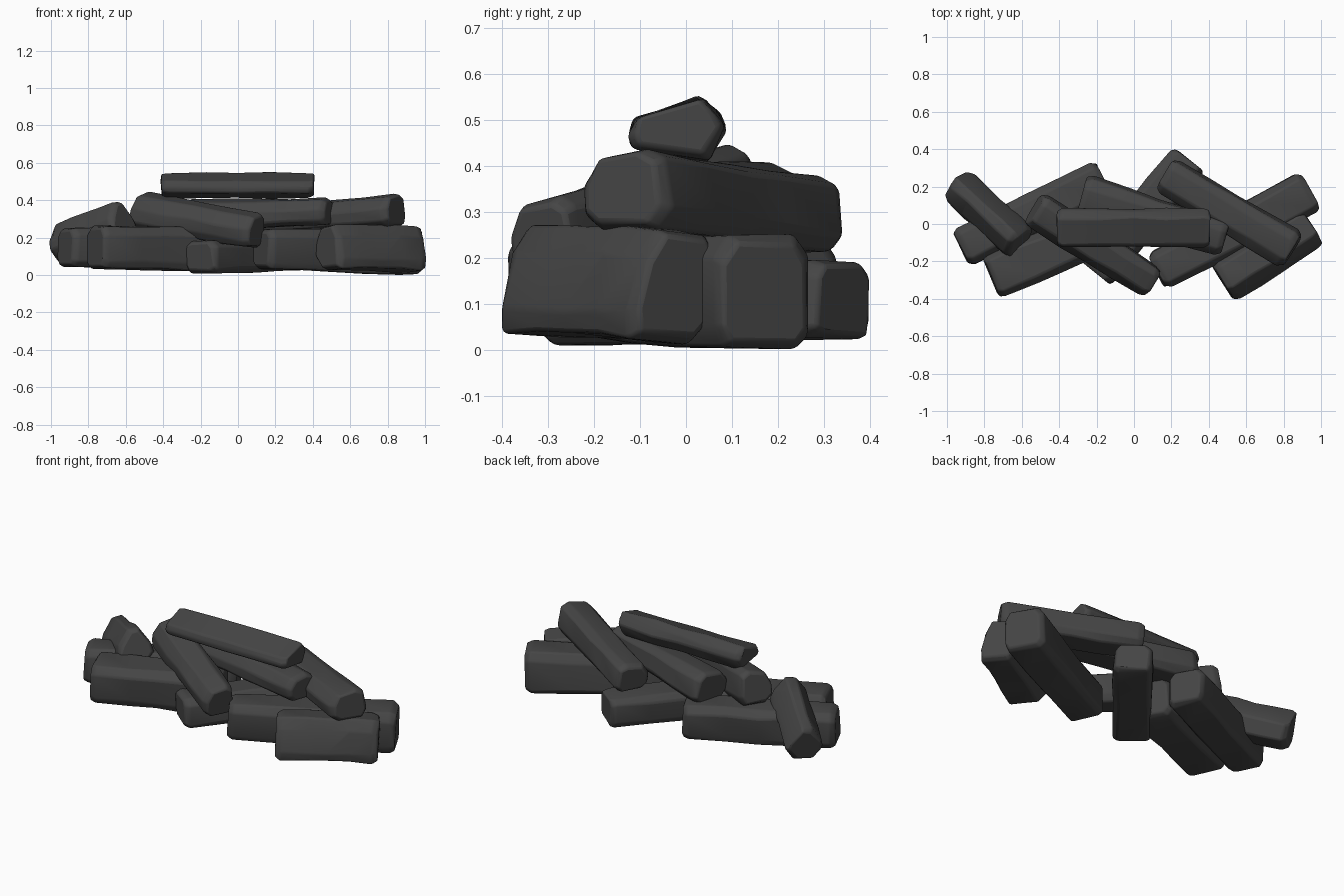
import bpy, bmesh, math, random
from mathutils import Vector

if "Cube" in bpy.data.objects:
    bpy.data.objects.remove(bpy.data.objects["Cube"])

random.seed(7)

charcoal = bpy.data.materials.new("charcoal_grey")
charcoal.diffuse_color = (0.06, 0.06, 0.06, 1)
charcoal.use_nodes = True
charcoal.node_tree.nodes["Principled BSDF"].inputs["Base Color"].default_value = charcoal.diffuse_color

# Unit cross-sections (across, up), counter-clockwise
BLOCK = [(-0.8, -1), (0.75, -1), (1, -0.75), (0.95, 0.6), (0.65, 1), (-0.7, 0.95), (-1, 0.6), (-0.95, -0.65)]
SLOPED = [(-0.6, -0.95), (0.75, -1), (1, -0.5), (0.85, 0.75), (0.4, 1), (-0.6, 0.8), (-1, 0.1), (-0.95, -0.6)]
WEDGE = [(-0.9, -0.6), (0.65, -1), (1, 0.0), (0.85, 0.5), (0.5, 1), (-0.85, 0.3), (-1, -0.2)]
HOUSE = [(-0.95, -0.9), (0.35, -1), (0.95, -0.4), (1, 0.2), (0.65, 0.9), (-0.4, 1), (-0.75, 0.5), (-1, -0.5)]
TENT = [(-0.5, -0.9), (0.5, -0.9), (1, -0.25), (0.85, 0.2), (0.2, 1), (-0.3, 0.95), (-0.9, 0.15), (-1, -0.3)]


def chunk(name, p0, p1, width, height, profile, mirror=False, taper=(1, 1)):
    """Irregular long block lofted between the two end centres."""
    p0, p1 = Vector(p0), Vector(p1)
    axis = (p1 - p0).normalized()
    across = Vector((0, 0, 1)).cross(axis).normalized()
    up = axis.cross(across)
    length = (p1 - p0).length
    prof = [(-u, v) for u, v in reversed(profile)] if mirror else profile
    # distance along, size
    stations = [(0, 0.86), (0.03, 1), (length * 0.3, 1.0), (length * 0.5, 0.99),
                (length * 0.72, 1.0), (length - 0.03, 1), (length, 0.86)]
    bm = bmesh.new()
    rings = []
    for d, size in stations:
        t = d / length
        k = size * (taper[0] * (1 - t) + taper[1] * t)
        ring = []
        for u, v in prof:
            j = Vector([random.uniform(-0.006, 0.006) for _ in range(3)])
            ring.append(bm.verts.new(p0 + axis * d + across * (u * k * width / 2)
                                     + up * (v * k * height / 2) + j))
        rings.append(ring)
    n = len(prof)
    for a, b in zip(rings, rings[1:]):
        for i in range(n):
            bm.faces.new((a[i], a[(i + 1) % n], b[(i + 1) % n], b[i]))
    bm.faces.new(rings[0][::-1])
    bm.faces.new(rings[-1])
    bmesh.ops.recalc_face_normals(bm, faces=bm.faces)
    for v in bm.verts:
        v.co.z = max(v.co.z, 0)
    mesh = bpy.data.meshes.new(name)
    bm.to_mesh(mesh)
    bm.free()
    mesh.materials.append(charcoal)
    ob = bpy.data.objects.new(name, mesh)
    bpy.context.collection.objects.link(ob)
    bev = ob.modifiers.new("worn_edges", 'BEVEL')
    bev.width, bev.segments = 0.009, 2
    bev.limit_method, bev.angle_limit = 'ANGLE', math.radians(22)
    bpy.ops.object.select_all(action='DESELECT')
    ob.select_set(True)
    bpy.context.view_layer.objects.active = ob
    bpy.ops.object.shade_smooth_by_angle(angle=math.radians(40))


# Bottom layer
chunk("base_front_right", (0.475, -0.31, 0.15), (0.95, -0.01, 0.14), 0.25, 0.25, HOUSE)
chunk("base_back_right", (0.12, -0.255, 0.14), (0.945, 0.175, 0.125), 0.24, 0.245, BLOCK, taper=(0.88, 1.02))
chunk("base_middle", (-0.205, -0.26, 0.10), (0.295, 0.345, 0.11), 0.22, 0.175, BLOCK, mirror=True)
chunk("base_front_left", (-0.765, -0.285, 0.15), (-0.1, 0.01, 0.14), 0.255, 0.235, BLOCK)
chunk("base_back_left", (-0.925, -0.13, 0.15), (-0.16, 0.24, 0.14), 0.215, 0.21, BLOCK, mirror=True)
chunk("end_left_leaning", (-0.95, 0.215, 0.16), (-0.61, -0.1, 0.29), 0.21, 0.23, TENT)

# Middle layer
chunk("middle_left", (-0.53, 0.08, 0.35), (0.1, -0.315, 0.235), 0.205, 0.205, SLOPED, taper=(1, 0.92))
chunk("middle_centre", (-0.28, 0.15, 0.315), (0.49, -0.08, 0.34), 0.24, 0.18, SLOPED, taper=(1, 0.8))
chunk("middle_right", (0.165, 0.265, 0.29), (0.845, -0.14, 0.35), 0.215, 0.175, SLOPED, taper=(0.95, 1.03))

# Top piece
chunk("top_piece", (-0.41, -0.02, 0.478), (0.405, -0.02, 0.482), 0.215, 0.14, WEDGE)
